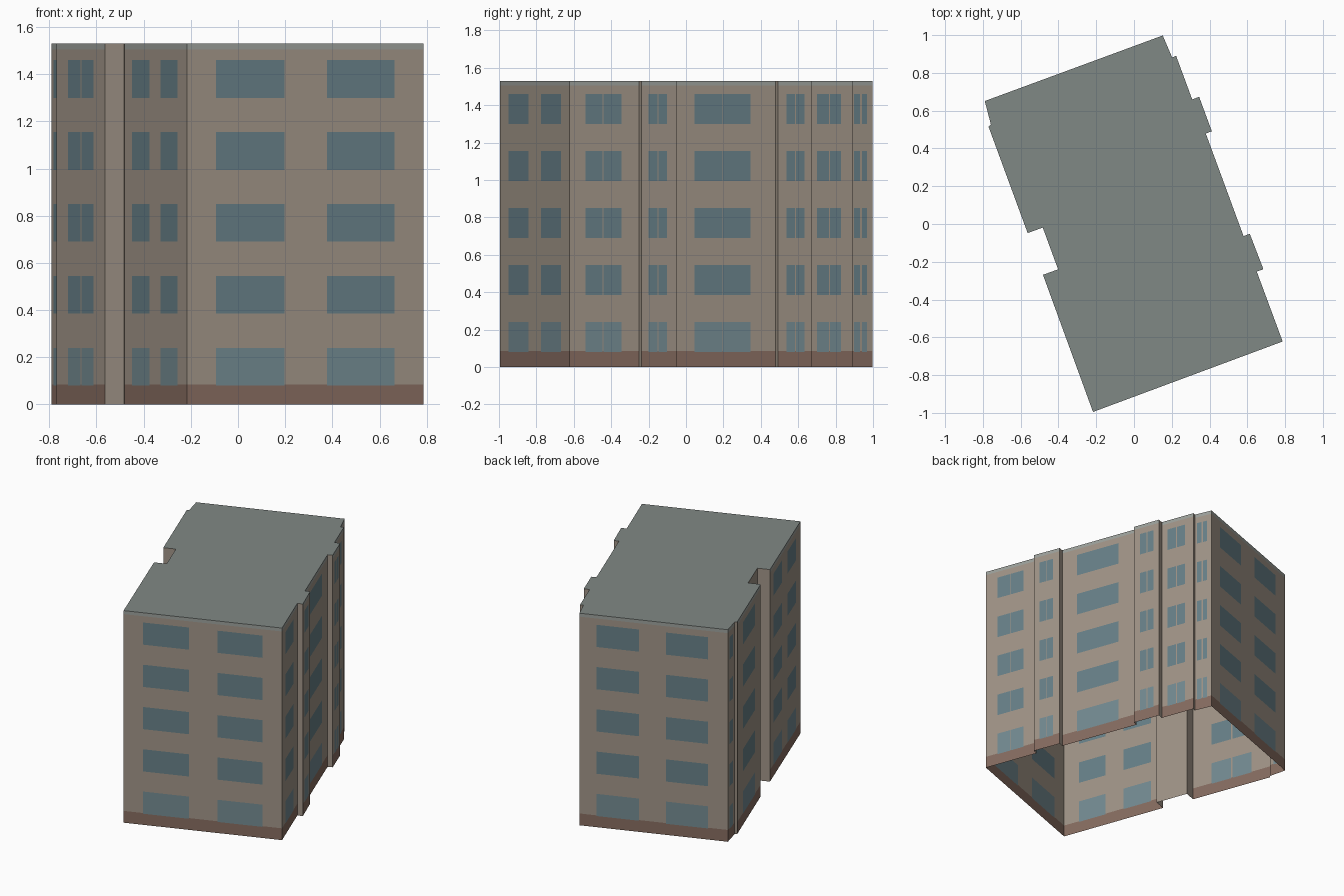
import bpy

if "Cube" in bpy.data.objects:
    bpy.data.objects.remove(bpy.data.objects["Cube"])

H, PLINTH, BAND = 1.53, 0.085, 1.505
FLOORS = [(0.08 + 0.305 * i, 0.24 + 0.305 * i) for i in range(5)]

# Footprint, counter-clockwise: corner, then glazed spans (fractions) of the wall
# running to the next corner; None = plain return wall
PLAN = [
    ((-0.217, -0.995), [(.124, .413), (.592, .876)]),           # front
    ((0.787, -0.622), [(.227, .476), (.486, .747)]),            # right side
    ((0.650, -0.252), None),
    ((0.685, -0.239), [(.21, .465), (.485, .74)]),
    ((0.613, -0.052), None),
    ((0.580, -0.064), [(.2, .478), (.482, .755)]),
    ((0.380, 0.479), None),
    ((0.412, 0.491), [(.25, .5), (.54, .78)]),
    ((0.345, 0.673), None),
    ((0.308, 0.660), [(.18, .45), (.48, .73)]),
    ((0.223, 0.890), None),
    ((0.202, 0.882), [(.14, .41), (.5, .73)]),
    ((0.152, 0.998), [(.114, .403), (.584, .866)]),             # back
    ((-0.790, 0.651), [(.25, .75)]),                            # left side
    ((-0.758, 0.528), None),
    ((-0.770, 0.515), [(.24, .49), (.51, .76)]),
    ((-0.563, -0.048), None),
    ((-0.483, -0.019), None),
    ((-0.402, -0.240), None),
    ((-0.482, -0.269), [(.12, .40), (.58, .85)]),
]


def srgb(*c):
    return [(v / 255 / 12.92 if v < 11 else ((v / 255 + 0.055) / 1.055) ** 2.4) for v in c] + [1]


COLORS = {
    "walls": srgb(160, 148, 135),
    "plinth": srgb(134, 108, 96),
    "cornice_band": srgb(156, 160, 155),
    "windows": srgb(103, 128, 136),
    "ground_windows": srgb(115, 138, 145),
    "roof": srgb(128, 136, 133),
}
parts = {name: ([], []) for name in COLORS}


def add_face(part, points):
    verts, faces = parts[part]
    faces.append(range(len(verts), len(verts) + len(points)))
    verts.extend(points)


def classify(u, z, spans):
    """Which part a wall cell belongs to."""
    if any(a < u < b for a, b in spans):
        for i, (lo, hi) in enumerate(FLOORS):
            if lo < z < hi:
                return "windows" if i else "ground_windows"
    return "plinth" if z < PLINTH else "cornice_band" if z > BAND else "walls"


def wall(p, q, spans):
    """Split a wall into flush cells of masonry, plinth, band and glass."""
    def at(u, z):
        return (p[0] + (q[0] - p[0]) * u, p[1] + (q[1] - p[1]) * u, z)
    if spans is None:
        us, zs = [0, 1], [0, H]
    else:
        us = [0, *[u for s in spans for u in s], 1]
        zs = sorted([0, PLINTH, BAND, H, *[z for f in FLOORS for z in f]])
    for a, b in zip(us, us[1:]):
        for lo, hi in zip(zs, zs[1:]):
            part = "walls" if spans is None else classify((a + b) / 2, (lo + hi) / 2, spans)
            add_face(part, [at(a, lo), at(b, lo), at(b, hi), at(a, hi)])


# Walls all around, open underneath
for i, (corner, spans) in enumerate(PLAN):
    wall(corner, PLAN[(i + 1) % len(PLAN)][0], spans)

# Flat roof
add_face("roof", [(x, y, H) for (x, y), _ in PLAN])

# One object per material part
for name, (verts, faces) in parts.items():
    mesh = bpy.data.meshes.new(name)
    mesh.from_pydata(verts, [], [list(f) for f in faces])
    mat = bpy.data.materials.new(name)
    mat.diffuse_color = COLORS[name]
    mat.use_nodes = True
    mat.node_tree.nodes["Principled BSDF"].inputs["Base Color"].default_value = mat.diffuse_color
    mesh.materials.append(mat)
    bpy.context.collection.objects.link(bpy.data.objects.new(name, mesh))
